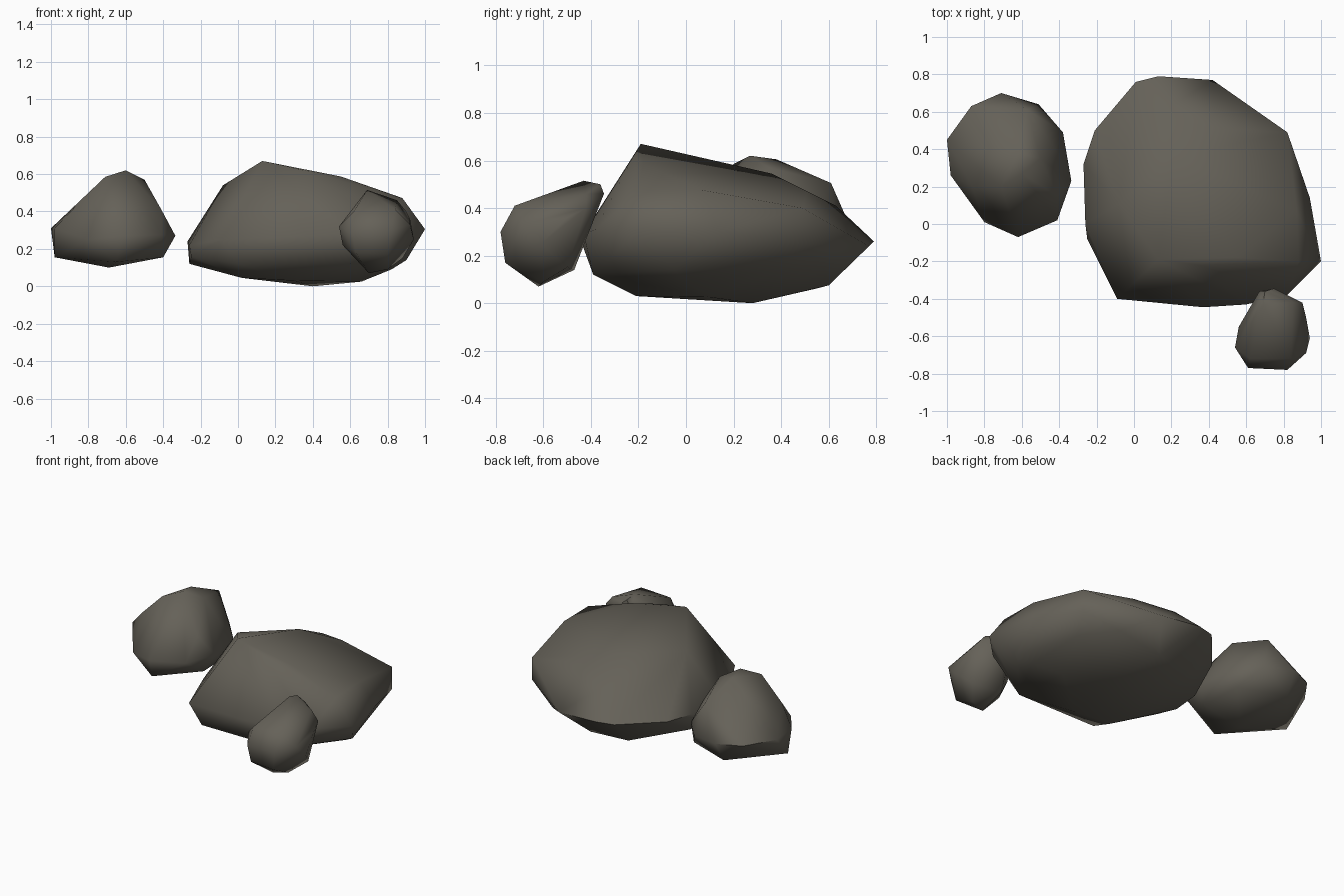
import bpy
import bmesh
import math

# Start without the default cube
default_cube = bpy.data.objects.get("Cube")
if default_cube:
    bpy.data.objects.remove(default_cube, do_unlink=True)


def make_material(name, colour):
    material = bpy.data.materials.new(name)
    material.use_nodes = True
    material.diffuse_color = colour
    shader = material.node_tree.nodes["Principled BSDF"]
    shader.inputs["Base Color"].default_value = colour
    shader.inputs["Roughness"].default_value = 0.9
    return material


def make_rock(name, crown, girth, base, material, crease_angle):
    """Wrap a faceted stone around its crown, girth and base corners."""
    mesh = bpy.data.meshes.new(name)
    rock = bpy.data.objects.new(name, mesh)
    bpy.context.collection.objects.link(rock)

    bm = bmesh.new()
    for corner in crown + girth + base:
        bm.verts.new(corner)
    bmesh.ops.convex_hull(bm, input=bm.verts[:])
    # Drop corners that ended up inside the stone
    loose = [v for v in bm.verts if not v.link_faces]
    bmesh.ops.delete(bm, geom=loose, context="VERTS")
    bmesh.ops.recalc_face_normals(bm, faces=bm.faces[:])
    bm.to_mesh(mesh)
    bm.free()

    mesh.materials.append(material)

    # Soft shading with only the hard breaks kept crisp
    bpy.ops.object.select_all(action="DESELECT")
    rock.select_set(True)
    bpy.context.view_layer.objects.active = rock
    bpy.ops.object.shade_smooth_by_angle(angle=math.radians(crease_angle))
    return rock


stone = make_material("warm grey stone", (0.13, 0.12, 0.098, 1))

# Large flat boulder with a ridge near its front
make_rock(
    "large_boulder",
    crown=[
        (.13, -.19, .67), (.35, -.22, .62), (.55, -.18, .587),
        (.87, .07, .475), (.88, -.2, .47), (-.08, .11, .54),
        (.21, .36, .545), (.43, .51, .47), (.2, .63, .41), (.82, .49, .4),
    ],
    girth=[
        (-.27, .32, .24), (-.26, 0, .22), (-.25, -.08, .16), (-.21, .5, .24),
        (.01, .76, .26), (.13, .79, .26), (.42, .77, .24), (.82, .49, .25),
        (.94, .14, .3), (1, -.2, .305), (.82, -.38, .31), (.6, -.43, .29),
        (.37, -.445, .27), (-.09, -.4, .25),
    ],
    base=[
        (-.26, .1, .12), (-.24, .3, .12), (.02, -.2, .045), (.4, .28, 0),
        (.66, .1, .025), (.3, -.21, .03), (.3, .6, .075), (.05, .55, .062),
        (.6, .58, .15), (.77, .38, .14), (.82, 0, .09), (.9, -.05, .14),
        (0, -.39, .12), (.6, -.39, .12),
    ],
    material=stone,
    crease_angle=55,
)

# Medium humped rock beside the boulder
make_rock(
    "medium_rock",
    crown=[
        (-.71, .2, .585), (-.6, .27, .62), (-.5, .35, .57), (-.62, .38, .605),
        (-.57, .61, .505), (-.42, .4, .42), (-.41, .15, .41), (-.865, .2, .43),
    ],
    girth=[
        (-1, .45, .31), (-.98, .26, .31), (-.87, .63, .3), (-.71, .7, .3),
        (-.51, .64, .28), (-.38, .49, .28), (-.335, .23, .27),
        (-.41, .02, .275), (-.62, -.07, .27), (-.8, .01, .25),
    ],
    base=[
        (-.98, .3, .155), (-.69, .2, .1), (-.4, .2, .155), (-.41, .5, .155),
        (-.72, .62, .16), (-.65, 0, .13),
    ],
    material=stone,
    crease_angle=55,
)

# Small rock leaning against the front of the boulder
make_rock(
    "small_rock",
    crown=[
        (.69, -.43, .515), (.7, -.36, .5), (.75, -.345, .46), (.67, -.36, .45),
        (.85, -.42, .46), (.62, -.72, .4), (.84, -.72, .41),
    ],
    girth=[
        (.54, -.66, .32), (.56, -.55, .3), (.61, -.77, .29), (.82, -.78, .3),
        (.92, -.69, .33), (.94, -.61, .25), (.92, -.5, .36), (.9, -.42, .4),
    ],
    base=[
        (.56, -.63, .22), (.63, -.76, .18), (.8, -.76, .17), (.7, -.62, .07),
        (.8, -.6, .09), (.68, -.47, .14), (.88, -.5, .15),
    ],
    material=stone,
    crease_angle=55,
)
